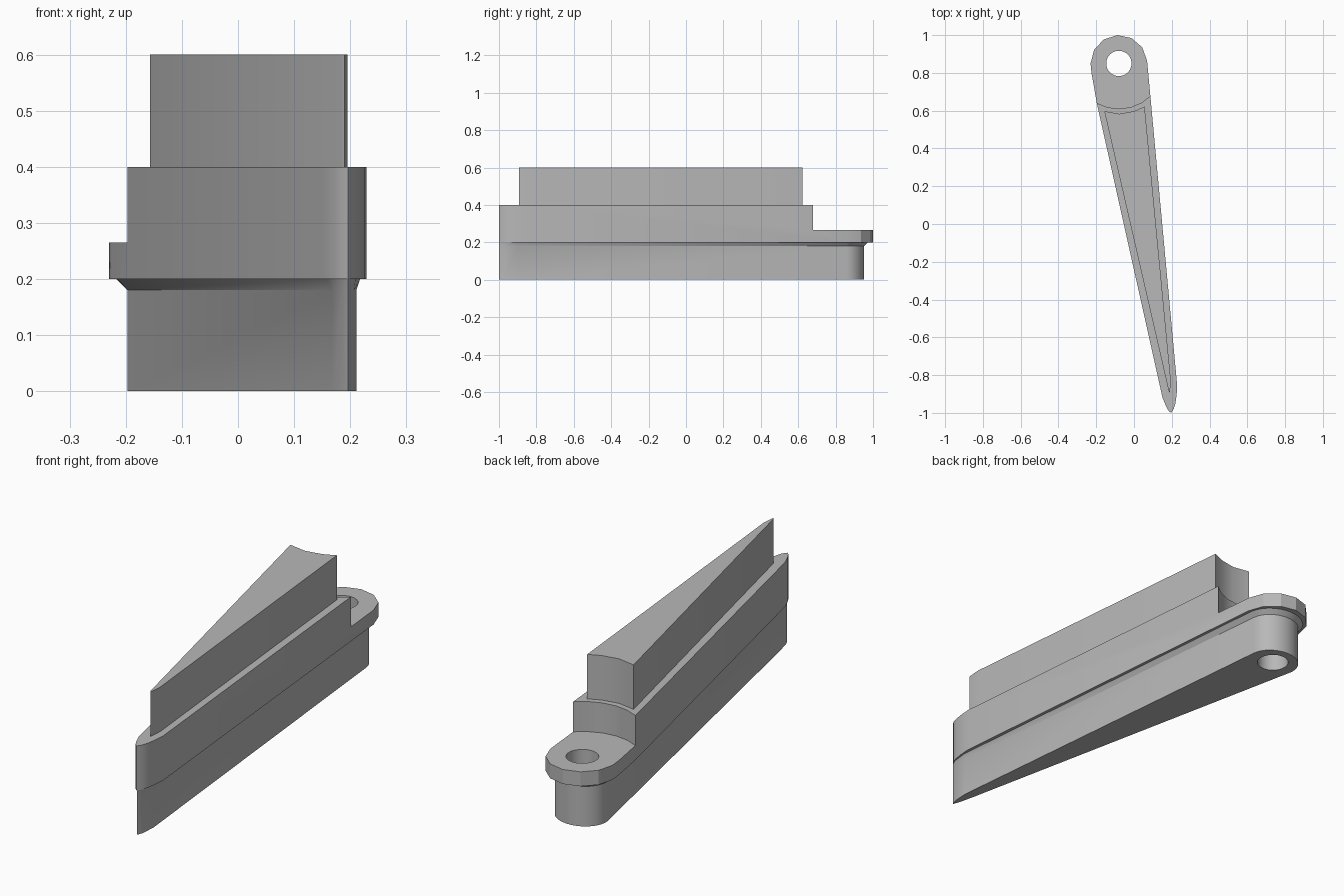
import bpy, bmesh, math

cube = bpy.data.objects.get("Cube")
if cube:
    bpy.data.objects.remove(cube)

PIVOT = (-0.08, 0.85)

grey = bpy.data.materials.new("plain grey")
grey.use_nodes = True
grey.diffuse_color = (0.48, 0.48, 0.48, 1)
grey.node_tree.nodes["Principled BSDF"].inputs["Base Color"].default_value = (0.48, 0.48, 0.48, 1)


def arc(rx, ry, start, end, steps):
    """Points on an arc around the pivot hole, angles in degrees."""
    points = []
    for i in range(steps + 1):
        a = math.radians(start + (end - start) * i / steps)
        points.append((PIVOT[0] + rx * math.cos(a), PIVOT[1] + ry * math.sin(a)))
    return points


def loft(name, layers):
    """Solid through a stack of (height, outline) layers."""
    bm = bmesh.new()
    rings = [[bm.verts.new((x, y, z)) for x, y in outline] for z, outline in layers]
    bm.faces.new(list(reversed(rings[0])))
    bm.faces.new(rings[-1])
    n = len(rings[0])
    for low, high in zip(rings, rings[1:]):
        for i in range(n):
            j = (i + 1) % n
            bm.faces.new((low[i], low[j], high[j], high[i]))
    bmesh.ops.recalc_face_normals(bm, faces=bm.faces)
    mesh = bpy.data.meshes.new(name)
    bm.to_mesh(mesh)
    bm.free()
    mesh.materials.append(grey)
    obj = bpy.data.objects.new(name, mesh)
    bpy.context.collection.objects.link(obj)
    return obj


def cut(obj, cutter):
    """Subtract the cutter and bake the result."""
    mod = obj.modifiers.new("cut", 'BOOLEAN')
    mod.operation = 'DIFFERENCE'
    mod.solver = 'EXACT'
    mod.object = cutter
    bpy.context.view_layer.update()
    graph = bpy.context.evaluated_depsgraph_get()
    mesh = bpy.data.meshes.new_from_object(obj.evaluated_get(graph))
    obj.modifiers.clear()
    obj.data = mesh


def smooth(obj, degrees):
    bpy.ops.object.select_all(action='DESELECT')
    obj.select_set(True)
    bpy.context.view_layer.objects.active = obj
    bpy.ops.object.shade_smooth_by_angle(angle=math.radians(degrees))


def foot_outline(grow):
    """Foot outline, widened on the flanks but not at the tip."""
    back = arc(0.117 + grow, 0.103 + grow, 4, 190, 20)
    tip = [(0.168 - grow / 2, -0.9), (0.186 - grow / 4, -0.975), (0.196, -0.999),
           (0.207 + grow / 8, -0.97), (0.211 + grow / 3, -0.9)]
    return back + tip


# Body: long wedge with a rounded back and a narrow rounded nose
body_outline = arc(0.15, 0.15, 5.5, 180, 6) + [
    (-0.225, 0.80), (-0.197, 0.64), (0.151, -0.92), (0.172, -0.97), (0.184, -0.99),
    (0.196, -1.0), (0.21, -0.98), (0.219, -0.95), (0.225, -0.91), (0.229, -0.86)]
body = loft("wedge_body", [(0.2, body_outline), (0.4, body_outline)])

# Foot: narrower base with a flare under the body
foot = loft("wedge_foot", [(0, foot_outline(0)), (0.18, foot_outline(0)),
                           (0.2, foot_outline(0.02))])

# Top rib: inset wedge with a hollow back end
rib_outline = [(0.056, 0.622), (0.0, 0.597), (-0.077, 0.583), (-0.157, 0.597),
               (0.184, -0.885), (0.190, -0.893), (0.195, -0.83)]
rib = loft("top_rib", [(0.39, rib_outline), (0.6, rib_outline)])

# Cutters: curved step above the back lug, and the pivot hole
step_outline = arc(0.24, 0.24, -90, 255, 23)
step_cutter = loft("step_cutter", [(0.265, step_outline), (0.5, step_outline)])
hole_outline = arc(0.067, 0.067, 0, 348.75, 31)
hole_cutter = loft("hole_cutter", [(-0.1, hole_outline), (0.5, hole_outline)])

cut(body, step_cutter)
for part in (body, foot):
    cut(part, hole_cutter)
for cutter in (step_cutter, hole_cutter):
    bpy.data.objects.remove(cutter)

for part, angle in ((body, 28), (foot, 30), (rib, 28)):
    smooth(part, angle)
